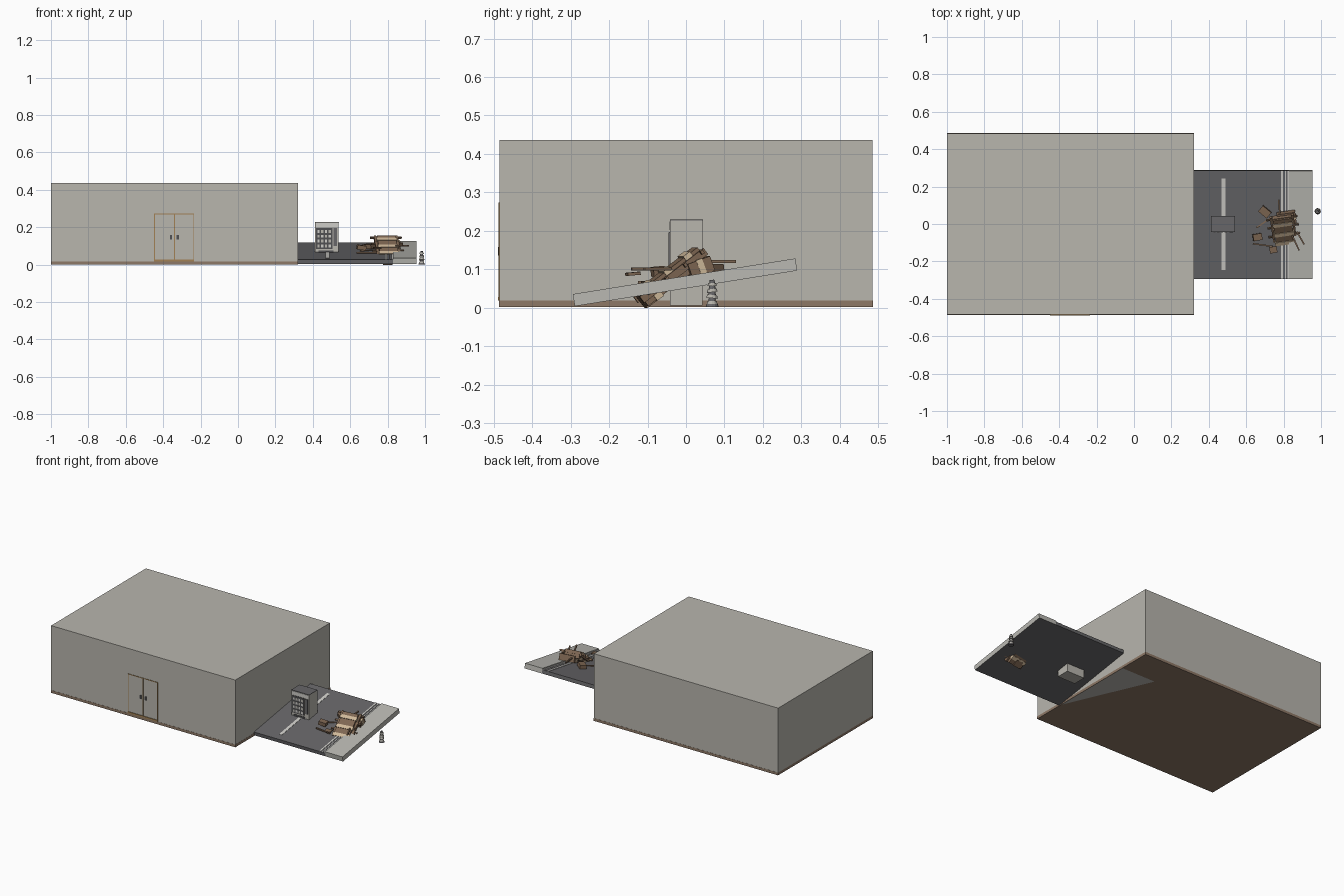
import bpy, bmesh, math
from mathutils import Matrix, Vector, Euler

if "Cube" in bpy.data.objects:
    bpy.data.objects.remove(bpy.data.objects["Cube"])


def mat(name, r, g, b):
    m = bpy.data.materials.new(name)
    m.diffuse_color = (r, g, b, 1)
    m.use_nodes = True
    m.node_tree.nodes["Principled BSDF"].inputs["Base Color"].default_value = m.diffuse_color
    return m


WALL = mat("warm_grey", 0.48, 0.465, 0.42)
ROAD = mat("asphalt", 0.135, 0.133, 0.14)
PAVE = mat("pavement", 0.49, 0.485, 0.45)
LINE = mat("road_paint", 0.62, 0.61, 0.58)
EARTH = mat("brown_base", 0.27, 0.19, 0.135)
WOOD = mat("wood", 0.21, 0.135, 0.085)
TAN = mat("pale_wood", 0.62, 0.48, 0.32)
TRIM = mat("door_trim", 0.36, 0.22, 0.09)
DARK = mat("dark_metal", 0.08, 0.08, 0.085)


def box(name, lo, hi, m, xf=None):
    """Box between two corners, optionally transformed."""
    bm = bmesh.new()
    lo, hi = Vector(lo), Vector(hi)
    bmesh.ops.create_cube(bm, size=1, matrix=Matrix.Translation((lo + hi) / 2) @ Matrix.Diagonal((*(hi - lo), 1)))
    if xf:
        bm.transform(xf)
    return finish(name, bm, m)


def finish(name, bm, m):
    me = bpy.data.meshes.new(name)
    bm.normal_update()
    bm.to_mesh(me)
    bm.free()
    me.materials.append(m)
    ob = bpy.data.objects.new(name, me)
    bpy.context.collection.objects.link(ob)
    return ob


def place(pos, rx=0, ry=0, rz=0):
    e = Euler([math.radians(a) for a in (rx, ry, rz)])
    return Matrix.Translation(pos) @ e.to_matrix().to_4x4()


# Building shell and base
box("building", (-1, -.485, .018), (.32, .485, .436), WALL)
box("building_base", (-1, -.486, .001), (.321, .486, .018), EARTH)

# Wedge of paving showing under the base
bm = bmesh.new()
vs = [bm.verts.new(p) for p in ((.32, .28, 0), (.08, .28, 0), (.32, -.27, 0))]
bm.faces.new(vs[::-1])
finish("paving_under_base", bm, PAVE)

# Double door: thin trim plates and handles
for x in (-.446, -.34, -.237):
    box("door_trim_upright", (x - .002, -.488, .02), (x + .002, -.484, .272), TRIM)
box("door_trim_top", (-.448, -.488, .269), (-.235, -.484, .273), TRIM)
box("door_sill", (-.448, -.489, .018), (-.235, -.484, .028), TRIM)
for x in (-.358, -.322):
    box("door_handle", (x - .006, -.489, .135), (x + .006, -.484, .158), DARK)

# Tilted street section; local z = 0 is the underside
SL = place((0, 0, .05), rx=9.1)
box("road", (.32, -.293, 0), (.83, .293, .023), ROAD, SL)
walk = box("sidewalk", (.83, -.293, 0), (.955, .293, .032), PAVE, SL)
walk.data.materials.append(ROAD)
for f in walk.data.polygons:
    if f.normal.z < -.5:
        f.material_index = 1
box("centre_line", (.468, -.246, .023), (.488, .25, .0245), LINE, SL)
for x, w in ((.787, .010), (.808, .005), (.821, .008)):
    box("kerb_line", (x, -.293, .023), (x + w, .293, .0255), LINE, SL)

# Vending machine standing upright through the road
box("machine_body", (.412, -.041, .005), (.538, .043, .226), WALL)
box("machine_top", (.411, -.042, .226), (.539, .044, .229), ROAD)
box("machine_header", (.416, -.043, .202), (.534, -.04, .224), LINE)
box("machine_window", (.418, -.043, .085), (.504, -.04, .197), DARK)
for r in range(4):
    for c in range(4):
        x, z = .424 + c * .02, .092 + r * .026
        box("machine_item", (x, -.0445, z), (x + .012, -.042, z + .016), (WALL, LINE)[(r + c) % 2])
box("machine_keypad", (.511, -.045, .10), (.530, -.04, .195), ROAD)
box("machine_slot", (.43, -.044, .062), (.51, -.04, .077), DARK)

# Overturned wooden cart: planked body with pale straps
CART = place((.80, -.035, .085), rx=37, rz=8)
box("cart_body", (-.05, -.105, -.022), (.05, .09, .022), WOOD, CART)
for y in (-.078, -.02, .045):
    box("cart_strap", (-.055, y, -.025), (.055, y + .022, .026), TAN, CART)
for s in (-1, 1):
    box("cart_rail", (s * .058 - .006, -.11, -.008), (s * .058 + .006, .10, .012), WOOD, CART)
for y in (-.09, -.03, .03, .085):
    box("cart_crossbar", (-.085, y, .002), (.085, y + .008, .012), WOOD, CART)
box("cart_chest", (-.055, -.032, -.02), (.045, .03, .02), WOOD, place((.82, .035, .105), rx=20, rz=8))
box("cart_chest_strap", (-.057, -.008, -.022), (.047, .008, .022), TAN, place((.82, .035, .105), rx=20, rz=8))

# Loose pieces of wood around the cart
box("loose_block", (-.024, -.018, -.012), (.024, .018, .012), WOOD, place((.66, -.07, .092), 5, 8, 10))
box("loose_block", (-.03, -.02, -.012), (.03, .02, .012), WOOD, place((.70, .065, .098), 9, 0, -40))
box("loose_board", (-.02, -.017, -.004), (.02, .017, .004), WOOD, place((.745, -.138, .088), 5, 0, 10))
box("sunken_block", (-.025, -.02, -.02), (.025, .02, .02), WOOD, place((.80, -.10, .027), 37, 0, 8))
for pos, rz, n in (((.635, -.105, .065), -8, .11), ((.655, -.02, .075), 35, .10),
                   ((.845, -.06, .10), -65, .09), ((.87, -.04, .10), -60, .08), ((.78, .05, .12), 95, .08)):
    box("loose_stick", (0, -.004, -.004), (n, .004, .004), WOOD, place(pos, 0, 0, rz))

# Small post of stacked rings beside the sidewalk
for i, r in enumerate((.017, .014, .010, .015, .010, .014, .009, .012, .007)):
    bm = bmesh.new()
    bmesh.ops.create_cone(bm, cap_ends=True, segments=12, radius1=r, radius2=r * .85, depth=.0085,
                          matrix=place((.982, .068, .0055 + i * .0078), 8 * (i % 3 - 1) * (i > 0)))
    finish("post_ring", bm, (ROAD, WALL)[i % 2])
